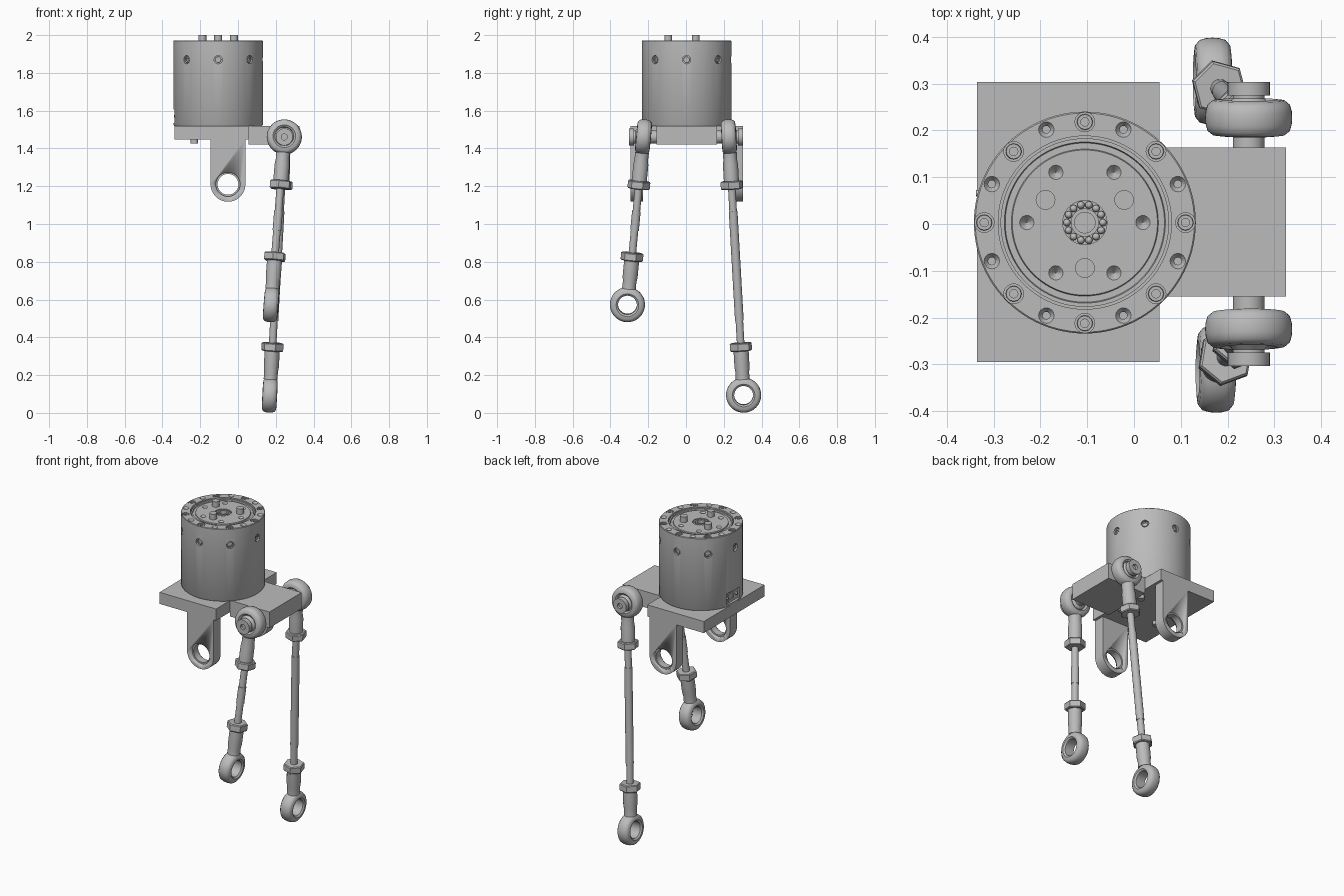
import bpy, bmesh
from math import pi, cos, sin, radians
from mathutils import Matrix, Vector

default_cube = bpy.data.objects.get("Cube")
if default_cube:
    bpy.data.objects.remove(default_cube, do_unlink=True)

metal = bpy.data.materials.new("grey_metal")
metal.use_nodes = True
grey = (0.5, 0.5, 0.5, 1)
metal.diffuse_color = grey
metal.node_tree.nodes["Principled BSDF"].inputs["Base Color"].default_value = grey


def finish(name, bm, matrix=None, smooth=True):
    """Turn a bmesh into a named, shaded object."""
    bmesh.ops.recalc_face_normals(bm, faces=bm.faces)
    mesh = bpy.data.meshes.new(name)
    bm.to_mesh(mesh)
    bm.free()
    mesh.materials.append(metal)
    obj = bpy.data.objects.new(name, mesh)
    bpy.context.collection.objects.link(obj)
    if matrix:
        obj.matrix_world = matrix
    if smooth:
        bpy.ops.object.select_all(action="DESELECT")
        obj.select_set(True)
        bpy.context.view_layer.objects.active = obj
        bpy.ops.object.shade_smooth_by_angle(angle=radians(35))
    return obj


def add_lathe(bm, profile, matrix=Matrix(), sides=32, closed=False):
    """Revolve (radius, height) points about local z."""
    verts = [bm.verts.new(matrix @ Vector((r, 0, h))) for r, h in profile]
    pairs = list(zip(verts, verts[1:]))
    if closed:
        pairs.append((verts[-1], verts[0]))
    edges = [bm.edges.new(pair) for pair in pairs]
    made = bmesh.ops.spin(bm, geom=verts + edges, cent=matrix.translation,
                          axis=matrix.to_3x3() @ Vector((0, 0, 1)),
                          angle=2 * pi, steps=sides, use_merge=False)
    bmesh.ops.remove_doubles(bm, verts=bm.verts, dist=1e-5)


def lathe(name, profile, matrix=Matrix(), sides=32, closed=False):
    bm = bmesh.new()
    add_lathe(bm, profile, sides=sides, closed=closed)
    return finish(name, bm, matrix)


def rod_shape(radius, low, high):
    return [(0, low), (radius, low), (radius, high), (0, high)]


def box(name, low, high):
    bm = bmesh.new()
    bmesh.ops.create_cube(bm, size=1)
    low, high = Vector(low), Vector(high)
    for v in bm.verts:
        v.co = (low + high) / 2 + v.co * (high - low)
    return finish(name, bm, smooth=False)


def cut(target, cutter):
    cutter.hide_render = True
    cutter.hide_viewport = True
    mod = target.modifiers.new("cut", "BOOLEAN")
    mod.operation, mod.object, mod.solver = "DIFFERENCE", cutter, "EXACT"


def facing(point, direction):
    """Matrix at a point whose z axis follows a direction."""
    turn = Vector(direction).to_track_quat("Z", "Y").to_matrix().to_4x4()
    return Matrix.Translation(point) @ turn


# Motor housing with stepped top
AXIS = Vector((-0.105, 0.003, 0))
TOP, R = 1.972, 0.237
housing_profile = [
    (0, 1.93), (.022, 1.93), (.022, 1.967), (.03, 1.967), (.03, 1.95), (.047, 1.95),
    (.047, 1.966), (.155, 1.966), (.157, 1.96), (.17, 1.96), (.172, 1.967), (.18, 1.967),
    (.18, 1.95), (.185, 1.95), (.185, TOP), (R - .003, TOP), (R, TOP - .003),
    (R, 1.526), (R - .004, 1.52), (0, 1.52)]
housing = lathe("motor_housing", housing_profile, Matrix.Translation(AXIS), sides=96)


def on_top(angle, radius, z):
    return AXIS + Vector((radius * cos(angle), radius * sin(angle), z))


# Sunken holes, screws, pins and bearing balls
holes, screws, extras = bmesh.new(), bmesh.new(), bmesh.new()
screw = [(0, -.006), (.009, -.006), (.009, 0), (.016, 0), (.017, -.002), (.017, -.02), (0, -.02)]
for i in range(16):
    a = i * pi / 8
    spot = Matrix.Translation(on_top(a, .215, TOP))
    if i % 2:
        add_lathe(holes, [(0, -.03), (.008, -.03), (.008, -.012), (.018, .002), (0, .002)], spot, 16)
    else:
        add_lathe(holes, rod_shape(.021, -.014, .01), spot, 24)
        add_lathe(screws, screw, Matrix.Translation(on_top(a, .215, TOP - .003)), 12)
        # Screws round the side wall
        out = Vector((cos(a), sin(a), 0))
        add_lathe(holes, rod_shape(.022, -.014, .01), facing(on_top(a, R, 1.87), out), 24)
        add_lathe(screws, screw, facing(on_top(a, R - .005, 1.87), out), 12)
for i in range(6):
    add_lathe(holes, [(0, -.018), (.017, .002), (0, .002)],
              Matrix.Translation(on_top(i * pi / 3, .124, 1.966)), 20)
for i in range(3):
    add_lathe(extras, rod_shape(.021, 1.94, 2),
              Matrix.Translation(on_top(pi / 6 + i * 2 * pi / 3, .097, 0)), 24)
for i in range(14):
    bmesh.ops.create_uvsphere(extras, u_segments=10, v_segments=6, radius=.008,
                              matrix=Matrix.Translation(on_top(i * pi / 7, .0385, 1.958)))
cut(housing, finish("hole_cutter", holes, smooth=False))
finish("housing_screws", screws)
finish("drive_pins_and_bearing_balls", extras)

# Cable socket in the wall
cut(housing, box("socket_cutter", (-.36, -.045, 1.535), (-.326, .075, 1.605)))
plug = box("cable_socket", (-.33, -.005, 1.545), (-.322, .055, 1.592))
plug_slot = box("socket_slot_cutter", (-.34, .005, 1.555), (-.326, .045, 1.582))
cut(plug, plug_slot)
for y in (-.025, .066):
    lathe("socket_pin", rod_shape(.007, 0, .012), facing((-.326, y, 1.57), (-1, 0, 0)), 12)

# Mounting plates and bolts beneath
box("base_plate", (-.335, -.295, 1.448), (.055, .303, 1.52))
box("arm_plate", (.055, -.155, 1.42), (.325, .163, 1.52))
for dx in (-.126, .126):
    for dy in (-.085, .085):
        lathe("plate_bolt", rod_shape(.02, 1.425, 1.46),
              Matrix.Translation(AXIS + Vector((dx, dy, 0))), 20)


# Hanging lugs with a round end and bearing
def lug(name, y_low, y_high):
    bm = bmesh.new()
    x, z, r = -.053, 1.21, .092
    outline = [(x + r * cos(t), z + r * sin(t)) for t in (pi + i * pi / 24 for i in range(25))]
    outline += [(x + r, 1.45), (x - r, 1.45)]
    face = bm.faces.new([bm.verts.new((px, y_low, pz)) for px, pz in outline])
    moved = bmesh.ops.extrude_face_region(bm, geom=[face])["geom"]
    shift = Vector((0, y_high - y_low, 0))
    bmesh.ops.translate(bm, vec=shift, verts=[g for g in moved if isinstance(g, bmesh.types.BMVert)])
    body = finish(name, bm)
    centre = facing((x, (y_low + y_high) / 2, z), (0, 1, 0))
    cut(body, lathe(name + "_bore_cutter", rod_shape(.064, -.1, .1), centre, 40))
    lathe(name + "_bearing", [(.055, -.022), (.066, -.022), (.066, .022), (.055, .022)],
          centre, 40, closed=True)


lug("front_lug", -.295, -.227)
lug("back_lug", .235, .303)

# Rod ends, lock nuts and link rods
half = [(.05, .031), (.06, .039), (.077, .037), (.088, .028), (.092, .014)]
eye = half + [(.093, 0)] + [(r, -h) for r, h in reversed(half)]
NUT = .256


def rod_end(name, centre, along, eye_axis):
    axis = (eye_axis - along * eye_axis.dot(along)).normalized()
    lathe(name + "_eye", eye, facing(centre, axis), 48, closed=True)
    stem = facing(centre, along)
    lathe(name + "_shank", [(0, .084), (.037, .084), (.036, .12), (.04, .15), (.04, NUT), (0, NUT)], stem)
    c = .005
    lathe(name + "_lock_nut", [(0, NUT - .022), (.055, NUT - .022), (.06, NUT - .022 + c),
                               (.06, NUT + .022 - c), (.055, NUT + .022), (0, NUT + .022)], stem, 6)


def link(name, top, bottom, side):
    top, bottom = Vector(top), Vector(bottom)
    along = (bottom - top).normalized()
    length = (bottom - top).length
    rod_end(name + "_upper", top, along, Vector((0, 1, 0)))
    rod_end(name + "_lower", bottom, -along, Vector((1, 0, 0)))
    # Rod with slightly slimmer threaded ends
    thin, thick = .02, .023
    start, stop = NUT + .14, length - NUT - .14
    lathe(name + "_rod", [(0, NUT), (thin, NUT), (thin, start), (thick, start), (thick, stop),
                          (thin, stop), (thin, length - NUT), (0, length - NUT)], facing(top, along), 24)
    # Pivot bolt reaching into the arm plate
    pivot = facing((top.x, 0, top.z), (0, side, 0))
    lathe(name + "_pivot_bolt", [(0, .14), (.034, .14), (.034, .188), (.051, .2), (.051, .25),
                                 (.034, .268), (.034, .274), (.045, .274), (.045, .303),
                                 (.016, .303), (.016, .288), (0, .288)], pivot, 32)


link("front_link", (.245, -.225, 1.461), (.175, -.31, .573), -1)
link("back_link", (.245, .227, 1.461), (.168, .305, .094), 1)
